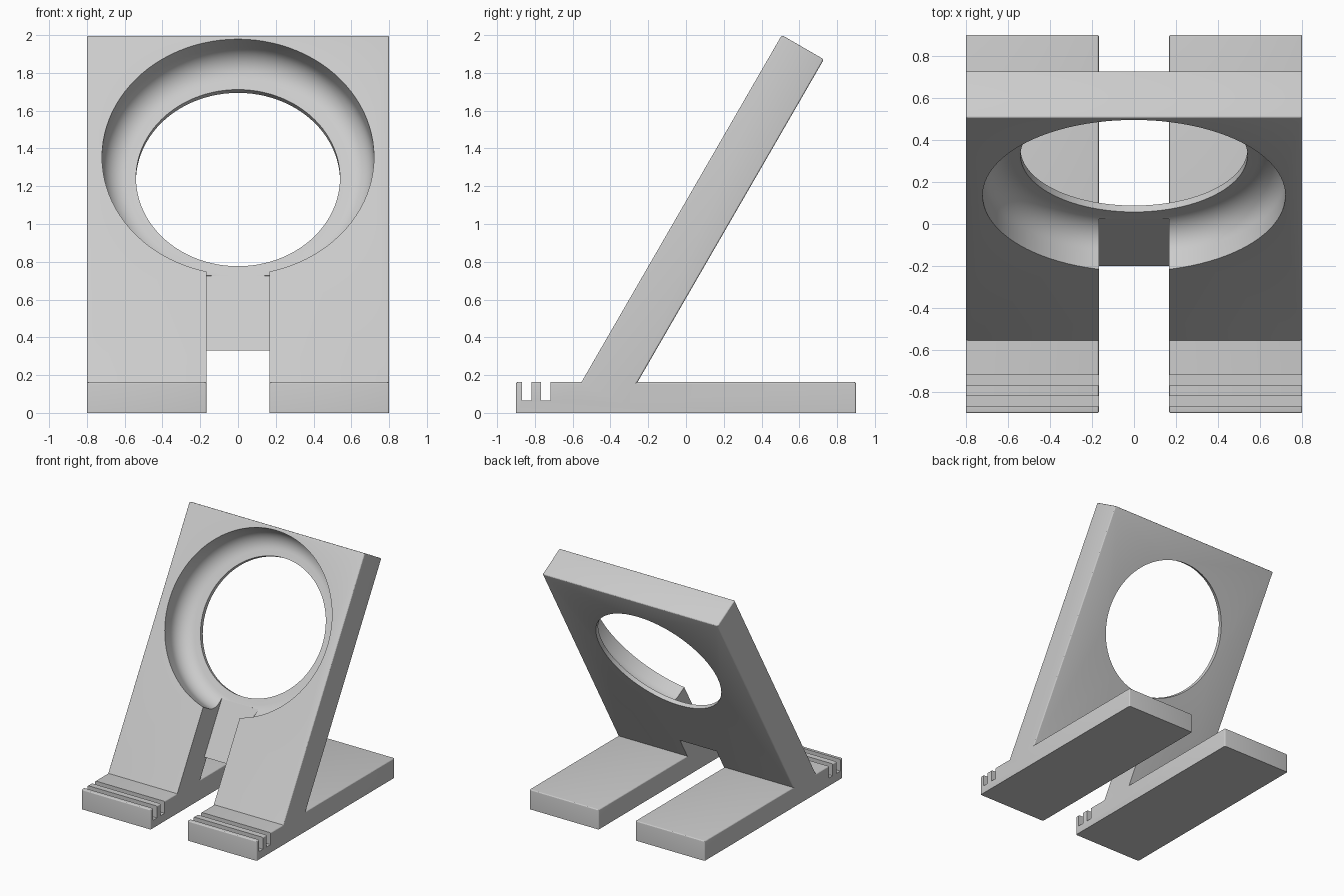
import bpy, bmesh, math
from mathutils import Vector

if "Cube" in bpy.data.objects:
    bpy.data.objects.remove(bpy.data.objects["Cube"])

grey = bpy.data.materials.new("light grey")
grey.diffuse_color = (0.6, 0.6, 0.6, 1)
grey.use_nodes = True
grey.node_tree.nodes["Principled BSDF"].inputs["Base Color"].default_value = grey.diffuse_color

# Leaning panel frame: s runs up the slope, t runs into the thickness
FOOT = Vector((0, -0.555, 0.16))
UP = Vector((0, 0.5, math.sqrt(0.75)))
IN = Vector((0, math.sqrt(0.75), -0.5))
THICK, FLOOR, SLOT = 0.257, 0.222, 0.167
CENTRE_S = 1.38


def slope(s, t):
    p = FOOT + UP * s + IN * t
    return p.y, p.z


def make(name, bm):
    bmesh.ops.recalc_face_normals(bm, faces=bm.faces)
    me = bpy.data.meshes.new(name)
    bm.to_mesh(me)
    bm.free()
    me.materials.append(grey)
    ob = bpy.data.objects.new(name, me)
    bpy.context.collection.objects.link(ob)
    return ob


def bridge(bm, a, b):
    for i in range(len(a)):
        j = (i + 1) % len(a)
        bm.faces.new((a[i], b[i], b[j], a[j]))


def prism(name, profile, x0, x1, bevel_above=None):
    """Extrude a (y, z) outline along x, rounding edges above a height."""
    bm = bmesh.new()
    a = [bm.verts.new((x0, y, z)) for y, z in profile]
    b = [bm.verts.new((x1, y, z)) for y, z in profile]
    bm.faces.new(a)
    bm.faces.new(b[::-1])
    bridge(bm, a, b)
    bmesh.ops.recalc_face_normals(bm, faces=bm.faces)
    if bevel_above is not None:
        edges = [e for e in bm.edges
                 if max(v.co.z for v in e.verts) > bevel_above]
        bmesh.ops.bevel(bm, geom=edges, offset=0.01, segments=4,
                        profile=0.5, affect='EDGES')
    return make(name, bm)


def lathe(name, profile, steps=96):
    """Turn a (radius, t) outline about the dish axis, capped at both ends."""
    bm = bmesh.new()
    rings = []
    for r, t in profile:
        ring = []
        for i in range(steps):
            a = math.tau * i / steps
            y, z = slope(CENTRE_S + r * math.sin(a), t)
            ring.append(bm.verts.new((r * math.cos(a), y, z)))
        rings.append(ring)
    for a, b in zip(rings, rings[1:]):
        bridge(bm, a, b)
    bm.faces.new(rings[0])
    bm.faces.new(rings[-1][::-1])
    return make(name, bm)


def box(y0, y1, z0, z1):
    return [(y0, z0), (y1, z0), (y1, z1), (y0, z1)]


def boolean(ob, other, op):
    m = ob.modifiers.new(other.name, 'BOOLEAN')
    m.operation, m.object, m.solver = op, other, 'EXACT'
    bpy.context.view_layer.objects.active = ob
    bpy.ops.object.modifier_apply(modifier=m.name)
    bpy.data.objects.remove(other)


# Leaning panel, its foot buried in the base legs
top = (2.0 - FOOT.z) / UP.z
low = 0.05
panel = [slope(top, 0), slope(top, THICK),
         slope((low - FOOT.z + 0.5 * THICK) / UP.z, THICK),
         slope((low - FOOT.z) / UP.z, 0)]
stand = prism("phone_stand", panel, -0.8, 0.8, 0.1)

# Cable channel down the front, open right through near the base
channel = [slope(CENTRE_S - 0.6, -0.2), slope(CENTRE_S - 0.6, FLOOR),
           slope(-0.6, FLOOR), slope(-0.6, -0.2)]
boolean(stand, prism("channel_cutter", channel, -SLOT, SLOT), 'DIFFERENCE')
boolean(stand, prism("opening_cutter", box(-1.2, 1.2, -0.2, 0.33),
                     -SLOT, SLOT), 'DIFFERENCE')

# Round dish with a curved floor edge, then the through hole
R, HOLE, FIL = 0.72, 0.54, 0.13
dish = [(R, -0.1), (R, 0)]
dish += [(R - FIL + FIL * math.cos(a), FLOOR - FIL + FIL * math.sin(a))
         for a in (math.radians(9 * i) for i in range(11))]
boolean(stand, lathe("dish_cutter", dish), 'DIFFERENCE')
boolean(stand, lathe("hole_cutter", [(HOLE, 0.1), (HOLE, 0.4)]), 'DIFFERENCE')

# Base legs with two grooves near the front
for side, x0, x1 in (("left", -0.8, -SLOT), ("right", SLOT, 0.8)):
    leg = prism(side + "_base_leg", box(-0.9, 0.9, 0, 0.163), x0, x1, 0.1)
    for y in (-0.868, -0.768):
        boolean(leg, prism("groove_cutter", box(y, y + 0.05, 0.065, 0.3),
                           x0 - 0.1, x1 + 0.1), 'DIFFERENCE')
    boolean(stand, leg, 'UNION')

bpy.ops.object.select_all(action='DESELECT')
stand.select_set(True)
bpy.context.view_layer.objects.active = stand
bpy.ops.object.shade_smooth_by_angle(angle=math.radians(15))
